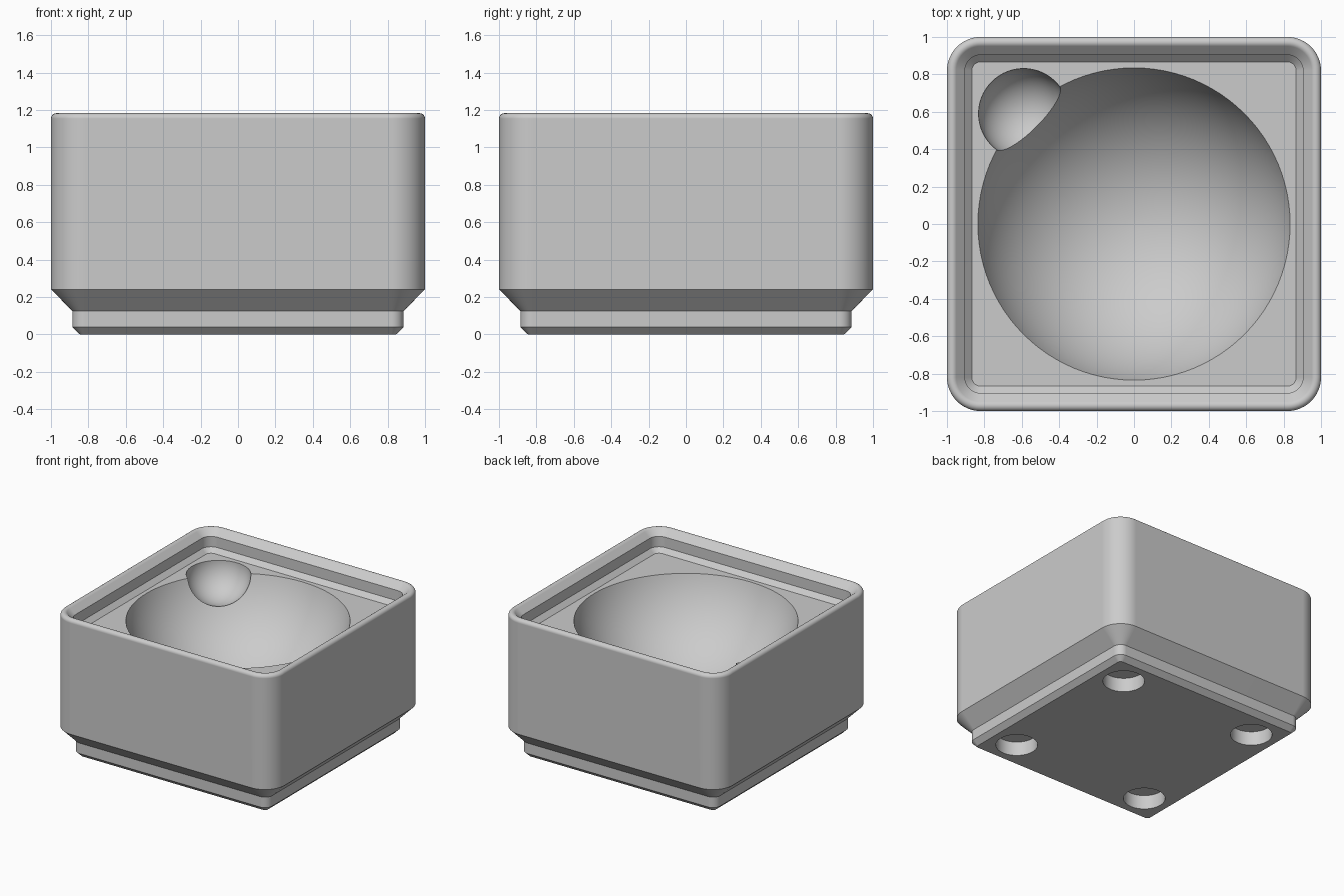
import bpy, bmesh
from math import sin, cos, radians, sqrt
from mathutils import Matrix

if "Cube" in bpy.data.objects:
    bpy.data.objects.remove(bpy.data.objects["Cube"])

gray = bpy.data.materials.new("light_gray")
gray.use_nodes = True
gray.diffuse_color = (0.6, 0.6, 0.6, 1)
gray.node_tree.nodes["Principled BSDF"].inputs["Base Color"].default_value = (0.6, 0.6, 0.6, 1)

CORNER = 0.18      # outer corner radius
FLOOR = 1.012      # level of the tray floor
STEPS = 12         # segments per rounded corner


def make_object(name, bm):
    mesh = bpy.data.meshes.new(name)
    bm.normal_update()
    bm.to_mesh(mesh)
    bm.free()
    mesh.materials.append(gray)
    obj = bpy.data.objects.new(name, mesh)
    bpy.context.scene.collection.objects.link(obj)
    return obj


def rounded_square(bm, half, z):
    """Ring of vertices whose corner arcs all share one centre."""
    centre = 1 - CORNER
    radius = half - centre
    ring = []
    for quarter, (sx, sy) in enumerate([(1, 1), (-1, 1), (-1, -1), (1, -1)]):
        for i in range(STEPS + 1):
            a = radians(90 * (quarter + i / STEPS))
            ring.append(bm.verts.new((sx * centre + radius * cos(a),
                                      sy * centre + radius * sin(a), z)))
    return ring


def cut(target, cutter):
    cutter.hide_render = True
    mod = target.modifiers.new("cut", "BOOLEAN")
    mod.operation = "DIFFERENCE"
    mod.solver = "EXACT"
    mod.object = cutter
    bpy.ops.object.modifier_apply(modifier=mod.name)
    bpy.data.objects.remove(cutter)


def ball(name, radius, place):
    bm = bmesh.new()
    bmesh.ops.create_uvsphere(bm, u_segments=96, v_segments=65, radius=radius,
                              matrix=Matrix.Translation(place))
    return make_object(name, bm)


# Body: foot, flared wall, rounded rim and stepped inner lip
rim_r = 0.029
profile = [(0.845, 0), (0.885, 0.039), (0.885, 0.125), (1, 0.241)]
for i in range(10):
    a = radians(15 * i)
    profile.append((1 - rim_r + rim_r * cos(a), 1.154 + rim_r * sin(a)))
profile += [(0.904, 1.133), (0.904, 1.048), (0.867, FLOOR)]

bm = bmesh.new()
rings = [rounded_square(bm, half, z) for half, z in profile]
for low, high in zip(rings, rings[1:]):
    for i in range(len(low)):
        j = (i + 1) % len(low)
        bm.faces.new((low[i], low[j], high[j], high[i]))
bm.faces.new(rings[0][::-1])
bm.faces.new(rings[-1])
body = make_object("tray_body", bm)
bpy.context.view_layer.objects.active = body
body.select_set(True)

# Large bowl and small finger scoop
bowl_r, opening = 0.868, 0.835
cut(body, ball("bowl_cutter", bowl_r, (0, 0, FLOOR + sqrt(bowl_r**2 - opening**2))))
cut(body, ball("scoop_cutter", 0.241, (-0.59, 0.59, FLOOR)))

# Round sockets under the foot
for sx in (-1, 1):
    for sy in (-1, 1):
        bm = bmesh.new()
        bmesh.ops.create_cone(bm, cap_ends=True, segments=48, radius1=0.157, radius2=0.157,
                              depth=0.232, matrix=Matrix.Translation((sx * 0.627, sy * 0.627, 0)))
        cut(body, make_object("socket_cutter", bm))

# Smooth curves, crisp edges, flat walls
bpy.ops.object.shade_smooth_by_angle(angle=radians(25))
weighted = body.modifiers.new("flat_walls", "WEIGHTED_NORMAL")
weighted.keep_sharp = True
